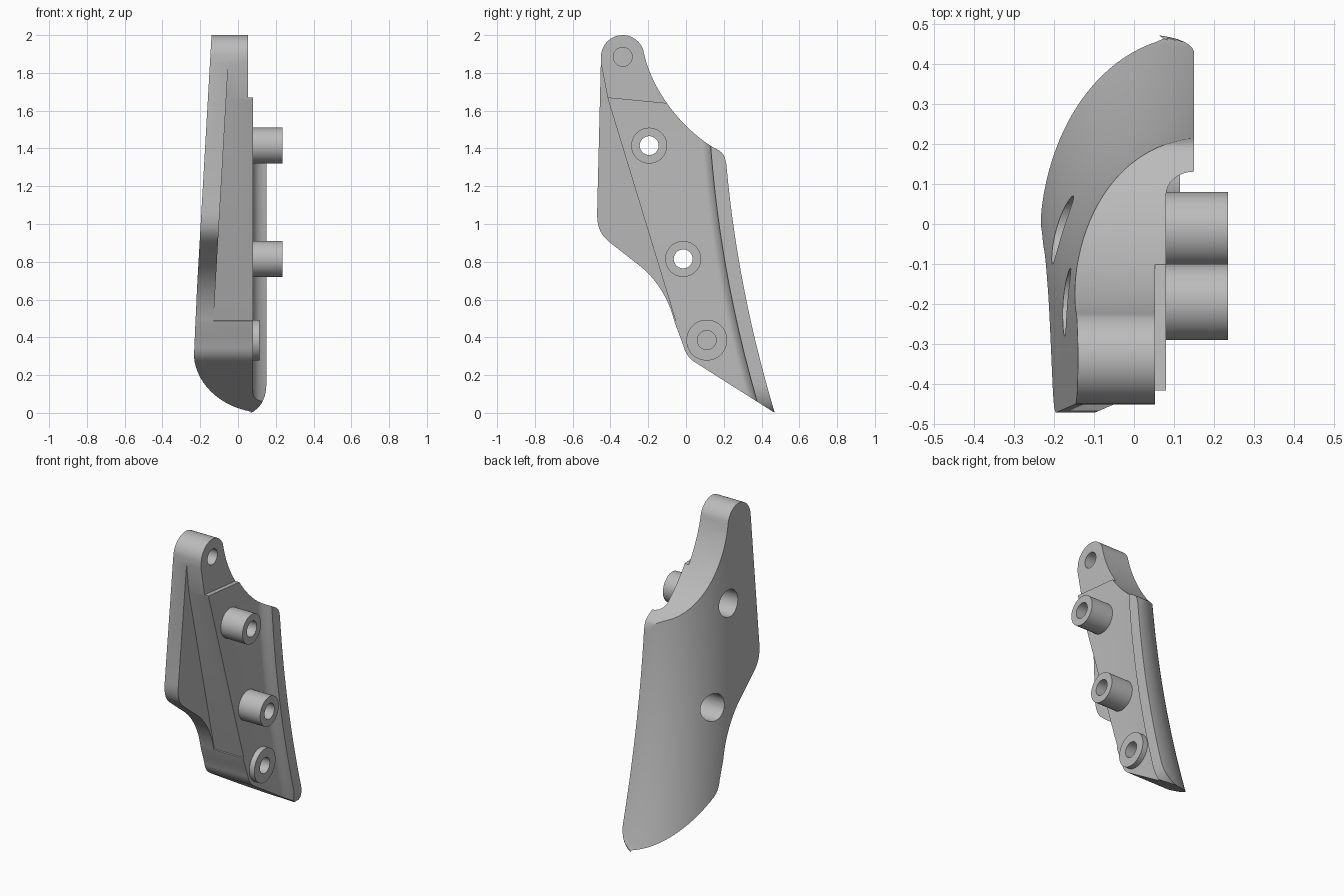
import bpy, bmesh, math
from mathutils import Vector
from mathutils.geometry import interpolate_bezier

cube = bpy.data.objects.get("Cube")
if cube:
    bpy.data.objects.remove(cube, do_unlink=True)

grey = bpy.data.materials.new("neutral_grey")
grey.use_nodes = True
grey.diffuse_color = (0.5, 0.5, 0.5, 1)
grey.node_tree.nodes["Principled BSDF"].inputs["Base Color"].default_value = grey.diffuse_color


def skin(name, rings):
    """Closed solid lofted through equal-length rings of points."""
    bm = bmesh.new()
    loops = [[bm.verts.new(p) for p in ring] for ring in rings]
    n = len(loops[0])
    for a, b in zip(loops, loops[1:]):
        for i in range(n):
            j = (i + 1) % n
            bm.faces.new((a[i], a[j], b[j], b[i]))
    bm.faces.new(loops[0])
    bm.faces.new(loops[-1])
    bmesh.ops.recalc_face_normals(bm, faces=bm.faces)
    mesh = bpy.data.meshes.new(name)
    bm.to_mesh(mesh)
    bm.free()
    mesh.materials.append(grey)
    obj = bpy.data.objects.new(name, mesh)
    bpy.context.collection.objects.link(obj)
    return obj


def prism(name, outline, low, high):
    """Side-view outline (y, z) extruded along x; low may depend on z."""
    start = low if callable(low) else lambda z: low
    return skin(name, [[(start(z), y, z) for y, z in outline],
                       [(high, y, z) for y, z in outline]])


def rod(name, centre, radius, low, high, sides=48):
    ring = [(centre[0] + radius * math.cos(2 * math.pi * i / sides),
             centre[1] + radius * math.sin(2 * math.pi * i / sides)) for i in range(sides)]
    return prism(name, ring, low, high)


def boolean(obj, cutter, operation="DIFFERENCE"):
    bpy.context.view_layer.objects.active = obj
    mod = obj.modifiers.new("cut", "BOOLEAN")
    mod.operation, mod.solver, mod.object = operation, "EXACT", cutter
    bpy.ops.object.modifier_apply(modifier=mod.name)
    bpy.data.objects.remove(cutter, do_unlink=True)


def bezier(a, b, c, d, steps=16):
    pts = interpolate_bezier(*(Vector((*p, 0)) for p in (a, b, c, d)), steps)
    return [(p.x, p.y) for p in pts]


def outer_x(z):
    return -0.14 - 0.0575 * (2 - z)


def rear_y(z):
    return 0.47 - 0.3 * z + 0.08 * z * z


# Curved shell: elliptical outer skin, flat inner floor and a filleted rear lip
def section(z):
    rear, base = rear_y(z), outer_x(z)
    drop = min(max((0.15 - z) / 0.15, 0), 1)
    limit = 0.05 + 0.1 * math.sqrt(1 - drop * drop)
    pts = []
    for i in range(29):
        t = math.pi / 2 * i / 28
        x = base + (0.15 - base) * (1 - math.sin(t))
        pts.append((min(x, limit - 0.004), rear - 0.45 * (1 - math.cos(t)), z))
    pts += [(base, -0.6, z), (min(0.08, limit), -0.6, z)]
    for i in range(9):
        t = math.pi / 2 * i / 8
        x = 0.08 + 0.07 * (1 - math.cos(t))
        pts.append((min(x, limit), rear - 0.13 + 0.055 * math.sin(t), z))
    pts.append((limit, rear, z))
    return pts


levels = [-0.05 + 0.02 * i for i in range(15)] + [0.25 + 0.05 * i for i in range(1, 38)]
body = skin("guard_body", [section(z) for z in levels])

# Side outline of the guard
outline = [(-0.335 + 0.115 * math.cos(math.radians(a)),
            1.885 + 0.115 * math.sin(math.radians(a))) for a in range(20, 181, 8)]
outline += bezier((-0.47, 1.08), (-0.475, 0.98), (-0.45, 0.94), (-0.4, 0.9))
outline += bezier((-0.24, 0.775), (-0.15, 0.7), (-0.09, 0.6), (-0.06, 0.48))
outline += bezier((-0.015, 0.36), (-0.005, 0.32), (0.01, 0.295), (0.04, 0.273))
outline += [(0.47, 0), (0.6, 0), (0.6, 1.25)]
outline += bezier((0.213, 1.32), (0.205, 1.36), (0.2, 1.375), (0.165, 1.395), 8)
outline += bezier((0.15, 1.402), (0, 1.49), (-0.17, 1.68), (-0.222, 1.9))
boolean(body, prism("outline_cutter", outline, -1, 1), "INTERSECT")

# Thin front wing and shallow step below the top lug
wing = [(-0.452, 1.86), (-0.413, 1.66), (-0.056, 0.49), (-0.3, 0.4), (-0.8, 0.5), (-0.8, 1.86)]
boolean(body, prism("wing_cutter", wing, lambda z: outer_x(z) + 0.097, 1))
step = [(-0.8, 1.7), (-0.41, 1.67), (-0.1, 1.64), (0.1, 1.62), (0.1, 2.2), (-0.8, 2.2)]
boolean(body, prism("step_cutter", step, 0.052, 1))

# Through holes with wide outer recesses, and their mounting tubes
parts = [body]
for label, centre in (("upper", (-0.195, 1.415)), ("lower", (-0.015, 0.815))):
    boolean(body, rod("recess_cutter", centre, 0.085, -1, 0.05))
    boolean(body, rod("hole_cutter", centre, 0.05, -1, 1))
    tube = rod(label + "_mounting_tube", centre, 0.095, 0.07, 0.235)
    boolean(tube, rod("bore_cutter", centre, 0.05, -1, 1))
    parts.append(tube)

# Blind holes in the top lug and the low bottom boss
boolean(body, rod("lug_hole_cutter", (-0.335, 1.885), 0.05, -0.07, 1))
foot = (0.11, 0.385)
boolean(body, rod("foot_hole_cutter", foot, 0.05, -0.02, 1))
boss = rod("bottom_boss", foot, 0.108, 0.07, 0.115)
boolean(boss, rod("boss_bore_cutter", foot, 0.05, -1, 1))
parts.append(boss)

bpy.ops.object.select_all(action="DESELECT")
for part in parts:
    part.select_set(True)
bpy.context.view_layer.objects.active = body
bpy.ops.object.shade_smooth_by_angle(angle=math.radians(25))
